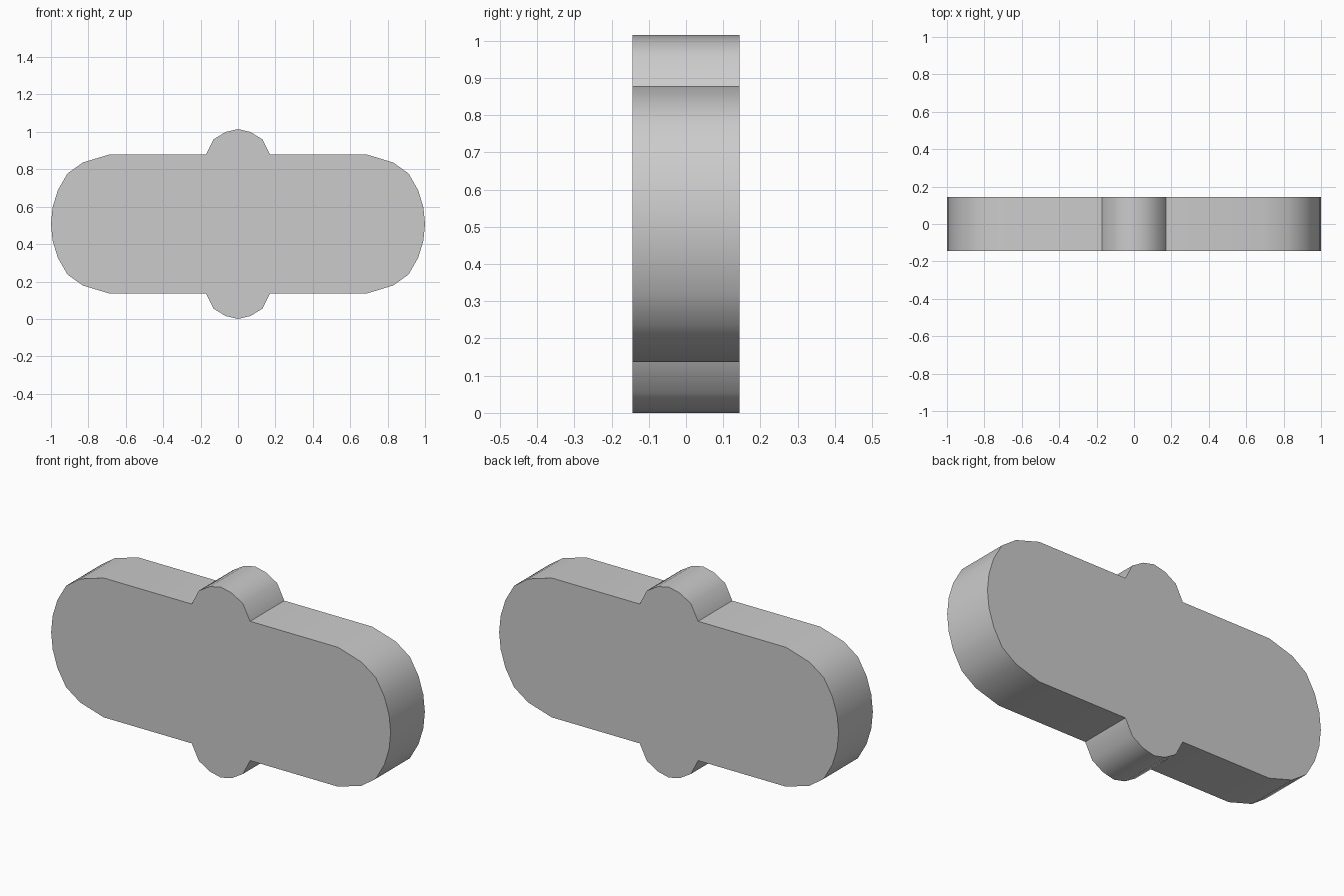
import bpy, bmesh, math

if "Cube" in bpy.data.objects:
    bpy.data.objects.remove(bpy.data.objects["Cube"])

HALF_DEPTH = 0.144
MID_Z = 0.5075

# Quarter outline (x, height above the middle), from top centre to right end
quarter = [(0.0, 0.5075), (0.066, 0.492), (0.13, 0.453), (0.172, 0.371),
           (0.69, 0.371), (0.829, 0.329), (0.912, 0.27), (0.963, 0.181),
           (0.991, 0.09), (1.0, 0.0)]

# Mirror to the lower right, then to the left
right = quarter + [(x, -z) for x, z in reversed(quarter[:-1])]
outline = right + [(-x, z) for x, z in reversed(right[1:-1])]

# Extrude the outline through the depth
bm = bmesh.new()
front = bm.faces.new([bm.verts.new((x, -HALF_DEPTH, MID_Z + z)) for x, z in outline])
res = bmesh.ops.extrude_face_region(bm, geom=[front], use_keep_orig=True)
bmesh.ops.translate(bm, vec=(0, 2 * HALF_DEPTH, 0),
                    verts=[g for g in res["geom"] if isinstance(g, bmesh.types.BMVert)])
bmesh.ops.recalc_face_normals(bm, faces=bm.faces)
mesh = bpy.data.meshes.new("rounded_plate")
bm.to_mesh(mesh)
bm.free()

plate = bpy.data.objects.new("rounded_plate", mesh)
bpy.context.collection.objects.link(plate)

# Plain grey
grey = bpy.data.materials.new("light grey")
grey.diffuse_color = (0.6, 0.6, 0.6, 1)
grey.use_nodes = True
grey.node_tree.nodes["Principled BSDF"].inputs["Base Color"].default_value = grey.diffuse_color
mesh.materials.append(grey)

# Smooth rim, sharp corners
bpy.context.view_layer.objects.active = plate
plate.select_set(True)
bpy.ops.object.shade_smooth_by_angle(angle=math.radians(35))
